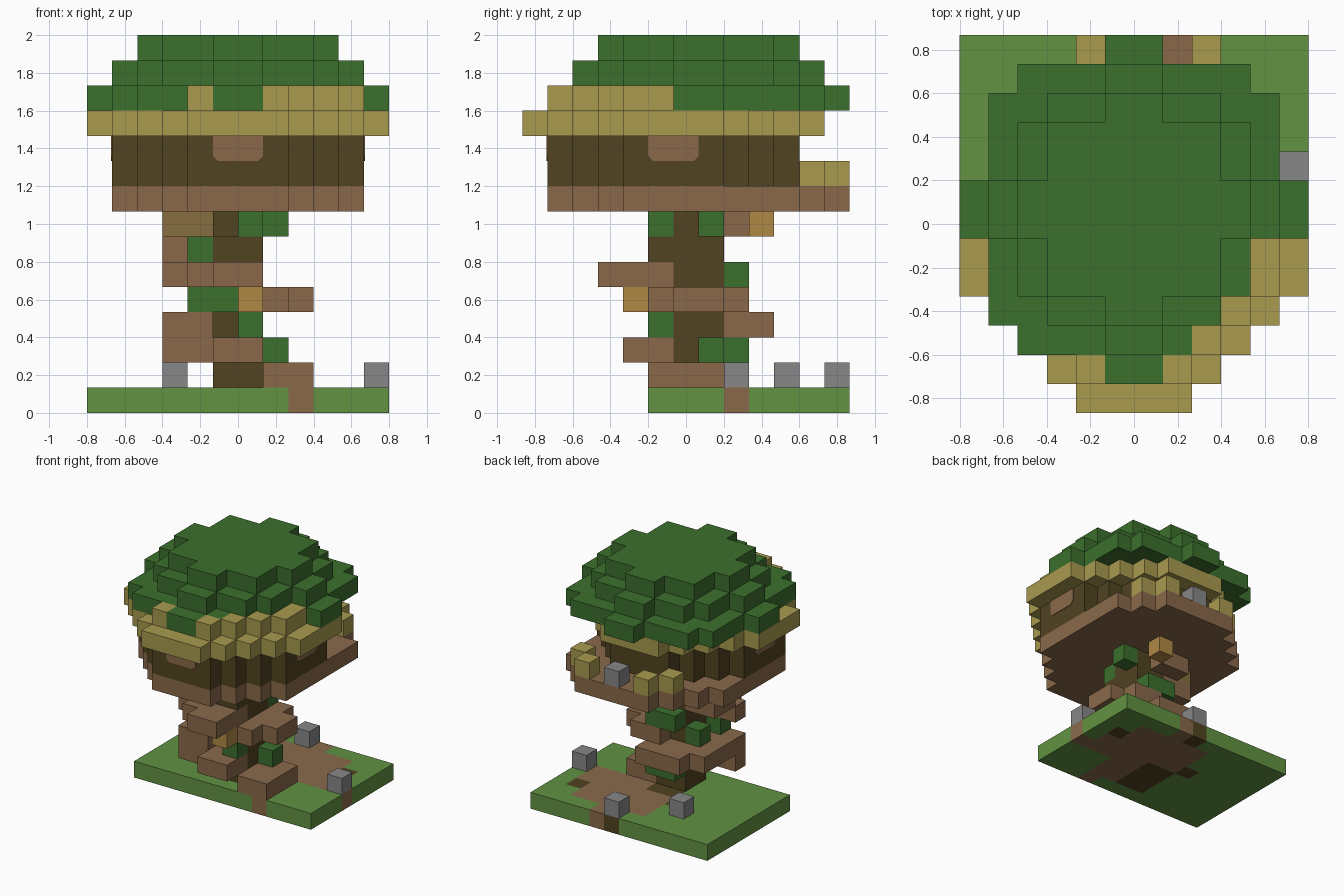
import bpy
import bmesh
from mathutils import Vector

cube = bpy.data.objects.get("Cube")
if cube:
    bpy.data.objects.remove(cube, do_unlink=True)

U = 2 / 15                                  # edge of one block
ORIGIN = Vector((-6 * U, -6.5 * U, 0))


def linear(c):
    c /= 255
    return c / 12.92 if c < 0.04045 else ((c + 0.055) / 1.055) ** 2.4


def material(name, r, g, b):
    m = bpy.data.materials.new(name)
    m.use_nodes = True
    col = (linear(r), linear(g), linear(b), 1)
    m.diffuse_color = col
    bsdf = m.node_tree.nodes["Principled BSDF"]
    bsdf.inputs["Base Color"].default_value = col
    bsdf.inputs["Roughness"].default_value = 0.9
    return m


MATS = {
    "grass": material("grass green", 98, 146, 66),
    "leaf": material("leaf green", 60, 112, 45),
    "straw": material("straw", 169, 154, 79),
    "bark": material("dark bark", 81, 67, 33),
    "wood": material("brown wood", 138, 105, 74),
    "stone": material("stone grey", 135, 135, 135),
    "lamp": material("lantern orange", 176, 137, 69),
    "moss": material("mossy wood", 134, 109, 64),
}
NAMES = list(MATS)
blocks = {}                                 # block position -> (part, colour)


def box(part, mat, i, j, k):
    """Fill inclusive block ranges."""
    for x in range(i[0], i[-1] + 1):
        for y in range(j[0], j[-1] + 1):
            for z in range(k[0], k[-1] + 1):
                blocks[x, y, z] = (part, mat)


def disc(part, mat, half, centre, k, skip=lambda x, y: False):
    """Fill a round layer; half lists the half widths from rim to middle."""
    rows = half + half[::-1]
    for n, h in enumerate(rows):
        y = centre - len(half) + n
        for x in range(6 - h, 6 + h):
            if not skip(x, y):
                blocks[x, y, k] = (part, mat)


# Ground slab with a worn dirt path
box("ground", "grass", (0, 11), (5, 12), (0,))
for i, j in [((7, 8), (6, 7)), ((8,), (5,)), ((7, 11), (8,)), ((4, 10), (9,)),
             ((5, 10), (10,)), ((5, 9), (11,)), ((7,), (12,))]:
    box("ground", "wood", i, j, (0,))
for i, j in [((5, 6), (6, 8)), ((10,), (10,)), ((6,), (12,)), ((4,), (9,))]:
    box("ground", "bark", i, j, (0,))

# Trunk
box("trunk", "bark", (5, 6), (6, 7), (1, 7))
box("trunk", "bark", (5, 6), (5,), (6,))

# Spiral stair winding round the trunk
for k, i, j in [
        (1, (7, 8), (6, 7)), (1, (7, 8), (5,)),
        (2, (5, 6), (4,)), (2, (3, 6), (5,)),
        (3, (3, 4), (5, 8)), (3, (4, 6), (8, 9)),
        (4, (7,), (5, 8)), (4, (8,), (6, 7)), (4, (6,), (8,)),
        (5, (5, 6), (3,)), (5, (4, 6), (4,)), (5, (3, 6), (5,)),
        (6, (3, 4), (6, 7)), (7, (4, 5), (8,))]:
    box("stair", "wood", i, j, (k,))
box("stair", "moss", (3, 4), (7,), (7,))

# Leaf tufts on the trunk
for i, j, k in [(7, 7, 2), (5, 8, 2), (6, 8, 2), (6, 5, 3), (4, 7, 4), (5, 5, 4),
                (5, 8, 5), (6, 8, 5), (4, 5, 6), (6, 5, 7), (7, 7, 7)]:
    box("trunk_leaves", "leaf", (i,), (j,), (k,))
box("trunk_leaves", "leaf", (4,), (5,), (4,))

# Lanterns
box("lanterns", "lamp", (6,), (4,), (4,))
box("lanterns", "lamp", (6,), (9,), (7,))

# Platform with a porch at the back
ROUND = [2, 3, 4, 5, 5]
disc("platform", "wood", ROUND, 6, 8)
for i, j in [((1, 10), (8, 9)), ((2, 10), (10,)), ((3, 9), (11,)), ((4, 8), (12,))]:
    box("platform", "wood", i, j, (8,))

# House wall and straw roof
for k in (9, 10):
    disc("house_wall", "bark", ROUND, 6, k)
disc("straw_roof", "straw", [2, 3, 4, 5, 6, 6], 6, 11)
disc("straw_roof", "straw", ROUND, 6, 12)

# Porch posts and stones
for i, j in [(3, 11), (4, 12), (8, 12), (9, 11)]:
    box("porch_posts", "straw", (i,), (j,), (9,))
for i, j, k in [(3, 10, 1), (6, 12, 1), (11, 8, 1), (6, 12, 9)]:
    box("stones", "stone", (i,), (j,), (k,))

# Leaf crown, open over one front quarter
disc("crown", "leaf", [1, 4, 5, 5, 5, 6], 7, 12,
     lambda x, y: x >= 7 and y <= 5 and (x, y) != (7, 2))
disc("crown", "leaf", [1, 3, 4, 4, 5], 7, 13)
disc("crown", "leaf", [1, 3, 3, 4], 7, 14)

DIRS = [Vector(d) for d in ((1, 0, 0), (-1, 0, 0), (0, 1, 0),
                            (0, -1, 0), (0, 0, 1), (0, 0, -1))]


def add_object(name, bm):
    bmesh.ops.remove_doubles(bm, verts=bm.verts, dist=0.0001)
    mesh = bpy.data.meshes.new(name)
    bm.to_mesh(mesh)
    bm.free()
    ob = bpy.data.objects.new(name, mesh)
    bpy.context.collection.objects.link(ob)
    return ob


# One mesh per part, with only the outside faces of its blocks
for part in dict.fromkeys(p for p, _ in blocks.values()):
    bm = bmesh.new()
    cells = [(c, m) for c, (p, m) in blocks.items() if p == part]
    used = list(dict.fromkeys(m for _, m in cells))
    for cell, mat in cells:
        mid = Vector(cell) + Vector((0.5, 0.5, 0.5))
        for d in DIRS:
            if tuple(int(v) for v in Vector(cell) + d) in blocks:
                continue
            a = Vector((d.y, d.z, d.x))
            b = d.cross(a)
            corners = [mid + (d + a * s + b * t) / 2
                       for s, t in ((-1, -1), (1, -1), (1, 1), (-1, 1))]
            f = bm.faces.new([bm.verts.new(ORIGIN + c * U) for c in corners])
            f.material_index = used.index(mat)
    ob = add_object(part, bm)
    for m in used:
        ob.data.materials.append(MATS[m])


# Window plates with clipped lower corners
def window(name, centre, across, out):
    bm = bmesh.new()
    c = 0.2
    shape = [(-1, 1), (-1, c - 0), (c - 1, 0), (1 - c, 0), (1, c), (1, 1)]
    base = ORIGIN + Vector(centre) * U
    verts = [bm.verts.new(base + (Vector(across) * s + Vector((0, 0, t))) * U)
             for s, t in shape]
    face = bm.faces.new(verts)
    new = bmesh.ops.extrude_face_region(bm, geom=[face])["geom"]
    moved = [v for v in new if isinstance(v, bmesh.types.BMVert)]
    bmesh.ops.translate(bm, verts=moved, vec=Vector(out) * 0.005)
    bmesh.ops.recalc_face_normals(bm, faces=bm.faces)
    add_object(name, bm).data.materials.append(MATS["wood"])


window("front_window", (6, 1, 10), (1, 0, 0), (0, -1, 0))
window("left_window", (11, 6, 10), (0, 1, 0), (1, 0, 0))
window("right_window", (1, 6, 10), (0, 1, 0), (-1, 0, 0))
